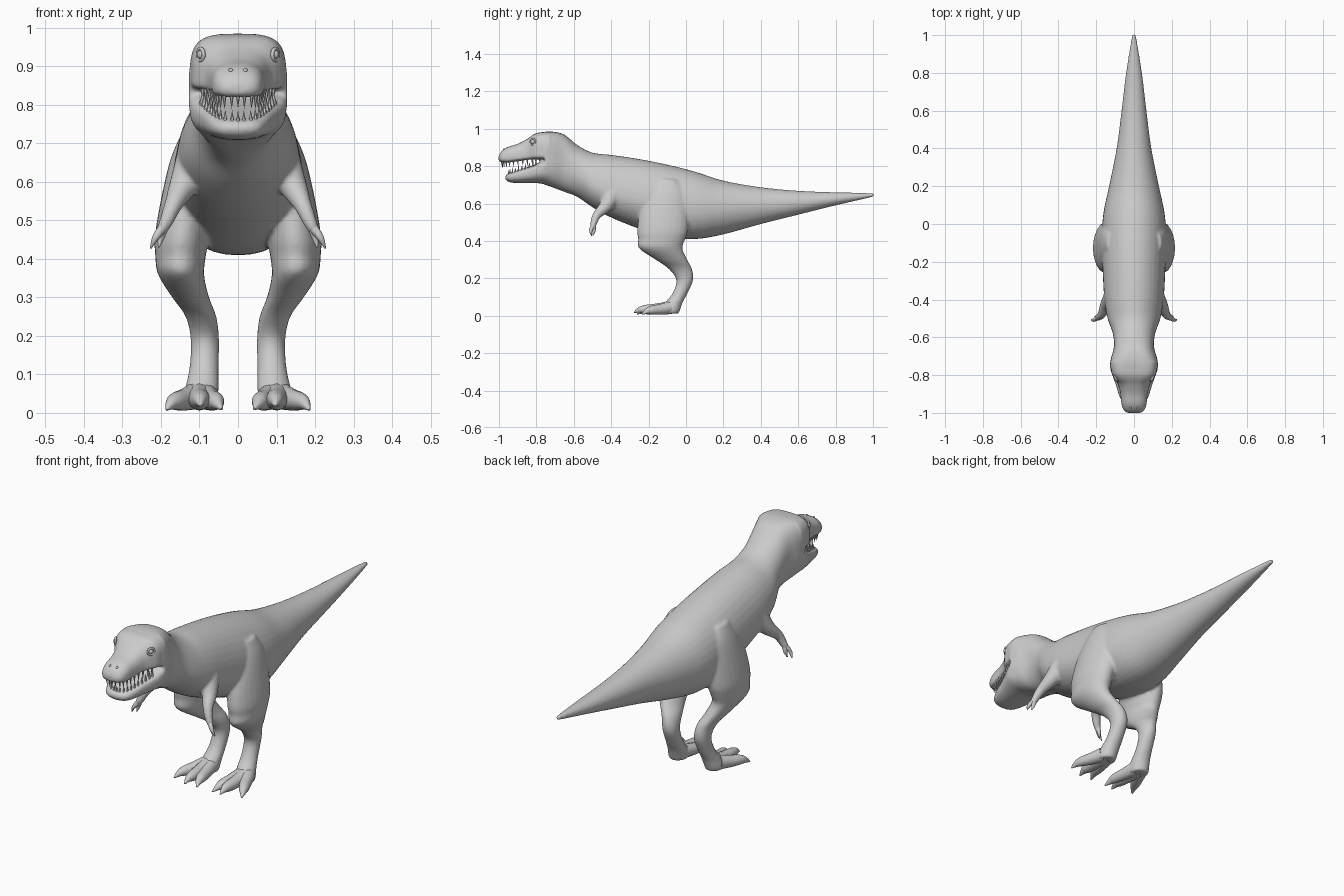
import bpy, bmesh, math
from mathutils import Vector

if "Cube" in bpy.data.objects:
    bpy.data.objects.remove(bpy.data.objects["Cube"])


def spline(rows, n):
    """Catmull-Rom interpolation of rows of numbers, n steps per span."""
    out = []
    for i in range(len(rows) - 1):
        p = [rows[max(i - 1, 0)], rows[i], rows[i + 1], rows[min(i + 2, len(rows) - 1)]]
        for k in range(n):
            t = k / n
            out.append([0.5 * (2 * b + (c - a) * t + (2 * a - 5 * b + 4 * c - d) * t * t
                               + (3 * b - a - 3 * c + d) * t ** 3) for a, b, c, d in zip(*p)])
    out.append(list(rows[-1]))
    return out


def finish(bm, name):
    bmesh.ops.recalc_face_normals(bm, faces=bm.faces)
    me = bpy.data.meshes.new(name)
    bm.to_mesh(me)
    bm.free()
    me.polygons.foreach_set("use_smooth", [True] * len(me.polygons))
    me.set_sharp_from_angle(angle=math.radians(50))
    ob = bpy.data.objects.new(name, me)
    bpy.context.collection.objects.link(ob)
    return ob


def loft(name, rings):
    bm = bmesh.new()
    vs = [[bm.verts.new(p) for p in r] for r in rings]
    n = len(vs[0])
    for a, b in zip(vs, vs[1:]):
        for i in range(n):
            bm.faces.new((a[i], a[(i + 1) % n], b[(i + 1) % n], b[i]))
    bm.faces.new(vs[0])
    bm.faces.new(vs[-1])
    return finish(bm, name)


def trunk(name, rows, n=4, sides=36):
    """Cross-sections along y: y, top, bottom, widest height, half width, top/bottom squareness."""
    rings = []
    for y, top, bot, mid, w, et, eb in spline(rows, n):
        ring = []
        for i in range(sides):
            a = 2 * math.pi * i / sides
            c, s = math.cos(a), math.sin(a)
            e = 2 / (et if s >= 0 else eb)
            h = top - mid if s >= 0 else mid - bot
            ring.append((w * math.copysign(abs(c) ** e, c), y,
                         mid + h * math.copysign(abs(s) ** e, s)))
        rings.append(ring)
    return loft(name, rings)


def tube(name, rows, side, sides=14):
    """Round limb along x, y, z, radius."""
    pts = spline(rows, 4)
    rings = []
    for i, (x, y, z, r) in enumerate(pts):
        t = Vector(pts[min(i + 1, len(pts) - 1)][:3]) - Vector(pts[max(i - 1, 0)][:3])
        u = t.cross(Vector((1, 0, 0))).normalized()
        v = t.cross(u).normalized()
        ring = []
        for k in range(sides):
            a = 2 * math.pi * k / sides
            p = Vector((x, y, z)) + r * (math.cos(a) * u + math.sin(a) * v)
            ring.append((p.x * side, p.y, max(p.z, 0)))
        rings.append(ring)
    return loft(name, rings)


# tail, torso, neck and back of the head
parts = [trunk("body", [
    (1.004, .656, .636, .646, .010, 2, 2), (.8, .660, .590, .625, .042, 2, 2),
    (.6, .668, .540, .605, .066, 2, 2), (.4, .687, .490, .59, .092, 2, 2),
    (.2, .722, .435, .575, .132, 2, 2), (.05, .77, .410, .575, .163, 2, 2.2),
    (-.1, .808, .420, .59, .171, 2, 2.2), (-.25, .838, .465, .62, .166, 2, 2),
    (-.4, .86, .525, .66, .157, 2, 2), (-.5, .872, .580, .70, .14, 2, 2),
    (-.58, .912, .635, .76, .112, 2.2, 2), (-.65, .968, .662, .81, .106, 2.8, 2.2),
    (-.71, .984, .685, .82, .122, 3.5, 2.4), (-.755, .984, .70, .82, .129, 3.8, 2.5)])]

# brow and upper snout
parts.append(trunk("snout", [
    (-.73, .984, .838, .86, .126, 3.8, 4), (-.79, .979, .837, .86, .119, 3.8, 4),
    (-.82, .966, .836, .86, .103, 3.5, 4), (-.85, .945, .833, .855, .084, 2.8, 4),
    (-.9, .919, .826, .85, .072, 2.6, 4), (-.95, .904, .82, .845, .067, 2.6, 4),
    (-.98, .886, .82, .843, .058, 2.5, 3), (-.995, .868, .822, .843, .045, 2.3, 2.5),
    (-1.002, .853, .832, .842, .028, 2, 2)]))

# lower jaw
parts.append(trunk("jaw", [
    (-.70, .835, .69, .79, .112, 4, 2.4), (-.76, .83, .704, .79, .126, 4, 2.4),
    (-.80, .812, .709, .775, .115, 4, 2.4), (-.85, .794, .709, .76, .097, 4, 2.4),
    (-.9, .777, .709, .75, .082, 4, 2.4), (-.94, .763, .713, .742, .065, 3.5, 2.4),
    (-.957, .756, .72, .74, .05, 3, 2.2), (-.966, .748, .729, .738, .028, 2, 2)]))

# legs: z, centre y, half depth, centre x, half width
leg = [(.73, -.1, .05, .12, .025), (.66, -.1, .1, .125, .05), (.56, -.115, .13, .136, .063),
       (.46, -.125, .136, .146, .07), (.41, -.13, .126, .149, .066), (.36, -.135, .116, .148, .06),
       (.30, -.078, .085, .123, .048), (.25, -.03, .062, .096, .04), (.19, -.007, .045, .086, .037),
       (.12, -.032, .04, .088, .038), (.07, -.065, .047, .093, .043), (.03, -.085, .053, .098, .046),
       (.012, -.085, .046, .098, .041)]
arm = [(.11, -.39, .65, .055), (.145, -.43, .585, .036), (.168, -.475, .54, .024),
       (.185, -.492, .50, .019), (.2, -.498, .47, .014)]
for s in (1, -1):
    rings = [[(s * (cx + hx * math.cos(2 * math.pi * k / 24)),
               cy + hy * math.sin(2 * math.pi * k / 24), z) for k in range(24)]
             for z, cy, hy, cx, hx in spline(leg, 4)]
    parts += [loft("leg", rings), tube("arm", arm, s)]

# fuse the main masses into one soft skin
bpy.ops.object.select_all(action='DESELECT')
for o in parts:
    o.select_set(True)
bpy.context.view_layer.objects.active = parts[0]
bpy.ops.object.join()
skin = parts[0]
rem = skin.modifiers.new("fuse", 'REMESH')
rem.mode = 'VOXEL'
rem.voxel_size = .007
rem.use_smooth_shade = True
sm = skin.modifiers.new("soften", 'SMOOTH')
sm.factor = .5
sm.iterations = 6

# toes and clawed fingers
toes = {
    "middle_toe": [(.1, -.08, .045, .036), (.1, -.15, .036, .03), (.098, -.21, .034, .025),
                   (.098, -.245, .032, .017), (.097, -.278, .018, .003)],
    "outer_toe": [(.115, -.09, .042, .034), (.14, -.14, .034, .028), (.162, -.185, .03, .023),
                  (.174, -.21, .023, .015), (.185, -.235, .008, .003)],
    "inner_toe": [(.085, -.09, .042, .034), (.07, -.15, .034, .028), (.058, -.205, .03, .023),
                  (.052, -.232, .023, .015), (.042, -.262, .01, .003)],
    "outer_finger": [(.192, -.495, .485, .013), (.214, -.509, .455, .009), (.227, -.504, .427, .002)],
    "inner_finger": [(.192, -.495, .485, .013), (.2, -.492, .455, .009), (.206, -.498, .43, .002)]}
for s in (1, -1):
    for name, rows in toes.items():
        tube(name, rows, s)


# teeth: cones along each U-shaped jaw line
def teeth(name, line, length, down):
    bm = bmesh.new()
    pts = spline(line, 4)
    half = [p for i, p in enumerate(pts) if i % 2 == 0]
    for s in (1, -1):
        for x, y, z in half if s == 1 else half[1:]:
            tip = bm.verts.new((s * x * .96, y + .004, z + down * length))
            ring = [bm.verts.new((s * x + .007 * math.cos(a), y + .007 * math.sin(a), z - down * .008))
                    for a in (2 * math.pi * k / 6 for k in range(6))]
            for i in range(6):
                bm.faces.new((ring[i], ring[(i + 1) % 6], tip))
            bm.faces.new(ring)
    finish(bm, name)


teeth("upper_teeth", [(0, -.986, .824), (.036, -.976, .823), (.054, -.945, .823), (.063, -.9, .828),
                      (.075, -.85, .834), (.093, -.805, .838)], .034, -1)
teeth("lower_teeth", [(0, -.95, .756), (.034, -.942, .758), (.056, -.915, .768), (.07, -.88, .78),
                      (.083, -.84, .795), (.095, -.805, .808)], .03, 1)


# eyes with lids, and nostrils
def ball(name, loc, r):
    bm = bmesh.new()
    bmesh.ops.create_uvsphere(bm, u_segments=16, v_segments=10, radius=r)
    finish(bm, name).location = loc


for s in (1, -1):
    ball("eye", (s * .094, -.818, .93), .013)
    bpy.ops.mesh.primitive_torus_add(location=(s * .097, -.818, .93), rotation=(0, math.pi / 2, s * -.5),
                                     major_radius=.016, minor_radius=.005,
                                     major_segments=20, minor_segments=8)
    bpy.context.object.name = "eyelid"
    bpy.ops.object.shade_smooth()
    ball("nostril", (s * .019, -.972, .889), .006)
